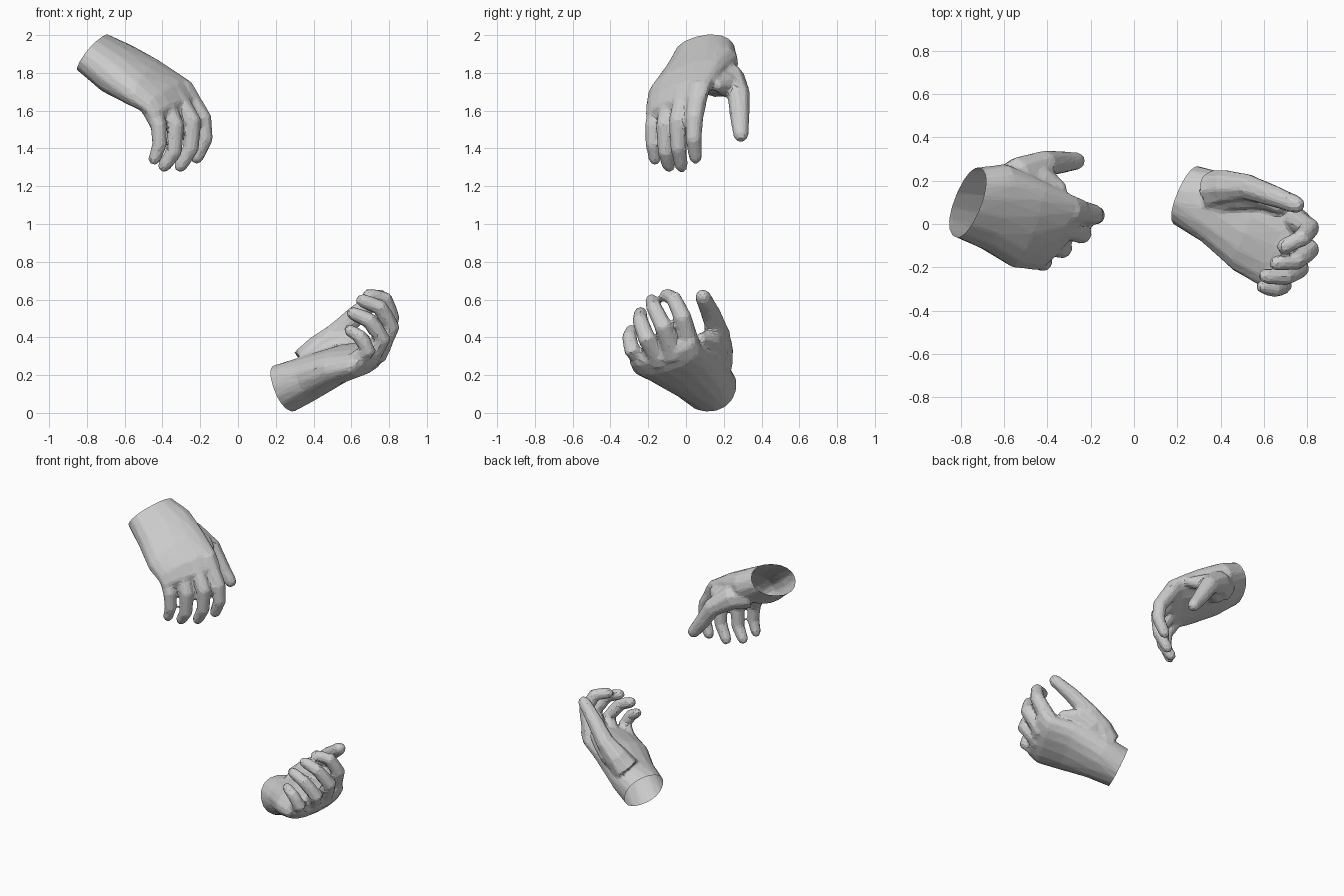
import bpy, bmesh, math
from mathutils import Vector as V

if "Cube" in bpy.data.objects:
    bpy.data.objects.remove(bpy.data.objects["Cube"])


def add_rings(bm, rings):
    """Bridge equal-sized vertex rings into a closed tube."""
    rows = [[bm.verts.new(p) for p in r] for r in rings]
    n = len(rows[0])
    faces = [bm.faces.new(rows[0][::-1]), bm.faces.new(rows[-1])]
    for a, b in zip(rows, rows[1:]):
        for j in range(n):
            k = (j + 1) % n
            faces.append(bm.faces.new((a[j], a[k], b[k], b[j])))
    bmesh.ops.recalc_face_normals(bm, faces=faces)


def add_palm(bm, sections):
    """Loft of flattened sections: (little-finger side, thumb side, half thickness)."""
    secs = [(V(p), V(t), h) for p, t, h in sections]
    mids = [(p + t) / 2 for p, t, h in secs]
    start = mids[0].copy()
    axis0 = (mids[1] - mids[0]).normalized()
    p, t, h = secs[0]             # overlong wrist, trimmed later
    secs.insert(0, (p - axis0 * .09, t - axis0 * .09, h))
    mids.insert(0, start - axis0 * .09)
    rings = []
    for i, (p, t, h) in enumerate(secs):
        axis = mids[min(i + 1, len(mids) - 1)] - mids[max(i - 1, 0)]
        u = (t - p) / 2
        n = u.cross(axis).normalized() * h
        if i == 1:
            plane = n.cross(u).normalized()
            if plane.dot(axis) < 0:
                plane = -plane
        rings.append([mids[i]
                      + u * math.copysign(abs(math.cos(a)) ** .92, math.cos(a))
                      + n * math.copysign(abs(math.sin(a)) ** .9, math.sin(a))
                      for a in (math.tau * j / 16 for j in range(16))])
    add_rings(bm, rings)
    return start, plane


def add_digit(bm, joints, radii, across):
    """Tapered eight-sided tube through the joints with a rounded tip."""
    pts = [V(p) for p in joints]
    path = []
    for i, p in enumerate(pts):
        d = (pts[min(i + 1, len(pts) - 1)] - pts[max(i - 1, 0)]).normalized()
        path.append((p, d, radii[i]))
        if i < len(pts) - 1:      # slimmer ring between joints
            q = pts[i + 1]
            path.append(((p + q) / 2, (q - p).normalized(), (radii[i] + radii[i+1]) * .49))
    p, d, r = path[-1]
    path += [(p + d * r * .6, d, r * .85), (p + d * r * 1.05, d, r * .45)]
    rings = []
    for p, d, r in path:
        u = (V(across) - d * V(across).dot(d)).normalized()
        w = d.cross(u)
        rings.append([p + (u * math.cos(a) + w * math.sin(a)) * r
                      for a in (math.tau * (j + .5) / 8 for j in range(8))])
    add_rings(bm, rings)


def hand(name, sections, fingers, thumb, web, across):
    bm = bmesh.new()
    wrist, plane = add_palm(bm, sections)
    for i, joints in enumerate(fingers):          # index to little finger
        k = .92 if i == 3 else 1
        add_digit(bm, joints, [.06*k, .049*k, .044*k, .038*k], across)
    add_digit(bm, thumb, [.098, .083, .063, .053, .044], across)
    add_digit(bm, web, [.09, .085, .06, .038], across)
    me = bpy.data.meshes.new(name)
    bm.to_mesh(me)
    ob = bpy.data.objects.new(name, me)
    bpy.context.collection.objects.link(ob)
    bpy.context.view_layer.objects.active = ob

    # fuse the parts into one skin, soften the joins, reduce to flat facets
    m = ob.modifiers.new("fuse", 'REMESH')
    m.mode, m.voxel_size = 'VOXEL', .011
    m = ob.modifiers.new("soften", 'SMOOTH')
    m.factor, m.iterations = .5, 6
    m = ob.modifiers.new("facets", 'DECIMATE')
    m.ratio = .1
    for m in list(ob.modifiers):
        bpy.ops.object.modifier_apply(modifier=m.name)

    # trim to an open wrist
    bm = bmesh.new()
    bm.from_mesh(ob.data)
    bmesh.ops.bisect_plane(bm, geom=bm.verts[:] + bm.edges[:] + bm.faces[:],
                           plane_co=wrist, plane_no=plane, clear_inner=True)
    for f in bm.faces:
        f.smooth = False
    bm.to_mesh(ob.data)


# upper hand, reaching down
hand("upper_hand",
     [((-.835, -.055, 1.865), (-.70, .253, 1.95), .107),
      ((-.71, -.11, 1.76), (-.575, .27, 1.89), .12),
      ((-.57, -.195, 1.66), (-.415, .195, 1.83), .095),
      ((-.495, -.205, 1.61), (-.265, .125, 1.745), .07),
      ((-.46, -.21, 1.565), (-.215, .105, 1.68), .054),
      ((-.44, -.19, 1.545), (-.21, .08, 1.645), .03)],
     [[(-.30, .07, 1.73), (-.185, .043, 1.555), (-.175, .04, 1.45), (-.215, .05, 1.36)],
      [(-.35, .0, 1.71), (-.24, -.045, 1.54), (-.25, -.04, 1.40), (-.30, -.025, 1.315)],
      [(-.41, -.075, 1.67), (-.33, -.112, 1.52), (-.34, -.107, 1.38), (-.385, -.092, 1.315)],
      [(-.47, -.145, 1.63), (-.42, -.175, 1.52), (-.415, -.175, 1.42), (-.44, -.165, 1.35)]],
     [(-.61, .165, 1.79), (-.52, .235, 1.765), (-.405, .28, 1.68),
      (-.33, .285, 1.56), (-.27, .29, 1.48)],
     [(-.59, .14, 1.76), (-.49, .19, 1.755), (-.41, .205, 1.735), (-.35, .17, 1.735)],
     (.4, .85, .3))

# lower hand, palm up with curled fingers
hand("lower_hand",
     [((.185, -.003, .14), (.305, .264, .12), .132),
      ((.32, -.085, .16), (.42, .235, .205), .12),
      ((.46, -.215, .21), (.62, .15, .305), .098),
      ((.58, -.285, .235), (.77, .075, .34), .078),
      ((.635, -.30, .27), (.805, .05, .38), .057),
      ((.66, -.29, .295), (.81, .025, .405), .032)],
     [[(.735, .025, .335), (.811, -.02, .51), (.775, -.065, .605), (.70, -.10, .622)],
      [(.725, -.06, .295), (.811, -.12, .46), (.75, -.17, .56), (.665, -.18, .592)],
      [(.68, -.135, .27), (.765, -.208, .395), (.695, -.243, .49), (.615, -.24, .525)],
      [(.61, -.21, .26), (.69, -.288, .335), (.645, -.30, .405), (.60, -.29, .432)]],
     [(.37, .155, .26), (.43, .17, .335), (.525, .17, .42),
      (.64, .13, .53), (.742, .092, .61)],
     [(.38, .135, .255), (.50, .145, .34), (.59, .125, .385), (.66, .085, .39)],
     (.45, .87, .15))
